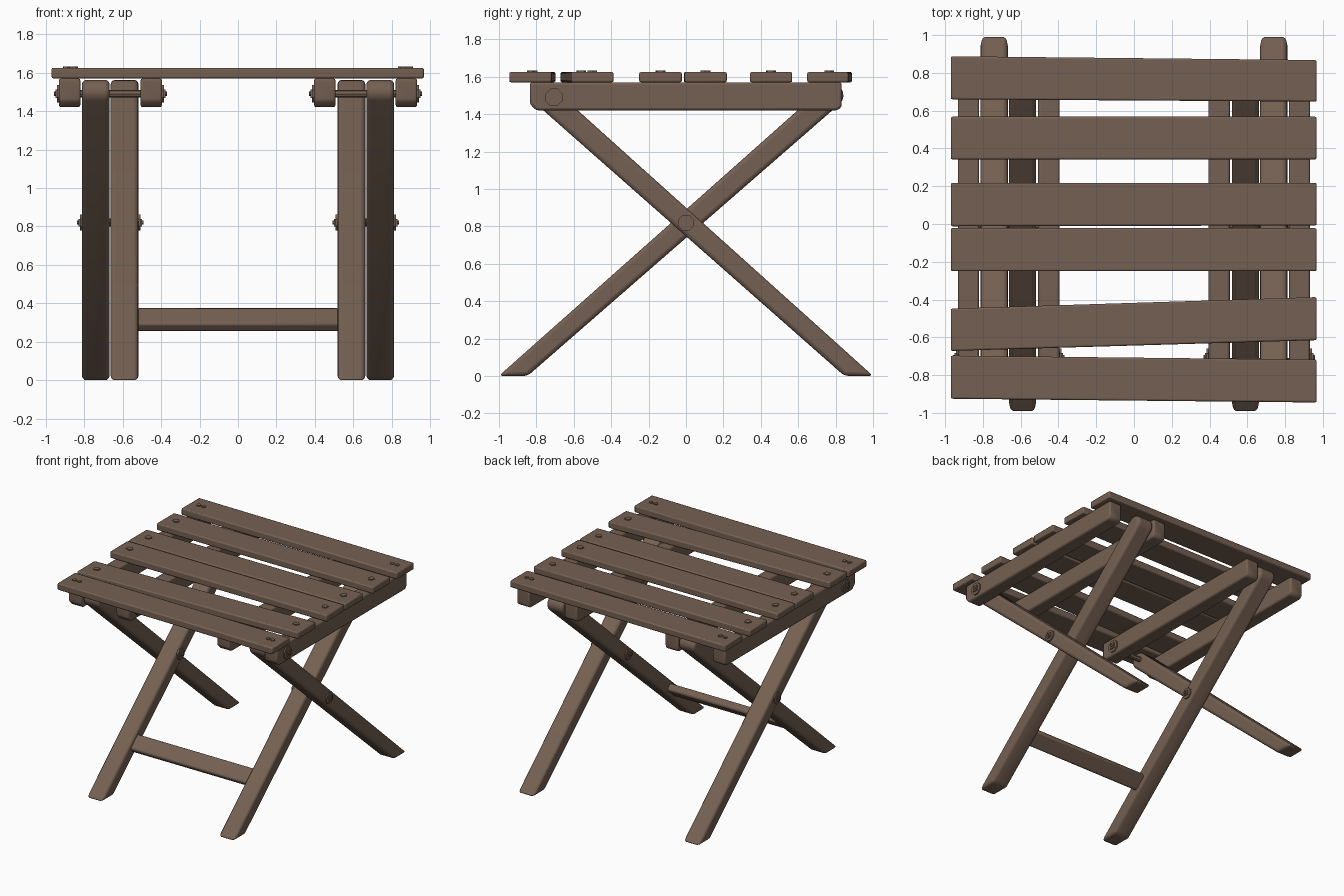
import bpy, bmesh, math
from mathutils import Vector

if "Cube" in bpy.data.objects:
    bpy.data.objects.remove(bpy.data.objects["Cube"])

wood = bpy.data.materials.new("brown wood")
wood.diffuse_color = (0.178, 0.118, 0.085, 1)
wood.use_nodes = True
wood.node_tree.nodes["Principled BSDF"].inputs["Base Color"].default_value = wood.diffuse_color


def prism(name, pts, lo, hi, axis, bevel=0.0, segments=2):
    """Extrude a 2D outline: axis 'x' takes (y, z) points, axis 'z' takes (x, y)."""
    place = (lambda p, t: (t, p[0], p[1])) if axis == 'x' else (lambda p, t: (p[0], p[1], t))
    bm = bmesh.new()
    a = [bm.verts.new(place(p, lo)) for p in pts]
    b = [bm.verts.new(place(p, hi)) for p in pts]
    bm.faces.new(a[::-1])
    bm.faces.new(b)
    n = len(pts)
    for i in range(n):
        bm.faces.new((a[i], a[(i + 1) % n], b[(i + 1) % n], b[i]))
    bmesh.ops.recalc_face_normals(bm, faces=bm.faces)
    me = bpy.data.meshes.new(name)
    bm.to_mesh(me)
    bm.free()
    ob = bpy.data.objects.new(name, me)
    bpy.context.collection.objects.link(ob)
    me.materials.append(wood)
    if bevel:
        m = ob.modifiers.new("worn edges", 'BEVEL')
        m.width, m.segments = bevel, segments
        m.limit_method, m.angle_limit = 'ANGLE', math.radians(40)
        bpy.ops.object.select_all(action='DESELECT')
        ob.select_set(True)
        bpy.context.view_layer.objects.active = ob
        bpy.ops.object.shade_smooth_by_angle(angle=math.radians(50))
    return ob


def ngon(cy, cz, r, n, turn=0.0):
    return [(cy + r * math.cos(turn + 2 * math.pi * i / n),
             cz + r * math.sin(turn + 2 * math.pi * i / n)) for i in range(n)]


def leg_outline(foot, top, h0, h1):
    """Tapered leg: foot cut flat on the ground, top rounded off."""
    f, t = Vector((foot, 0)), Vector(top)
    d = (t - f).normalized()
    side = Vector((-d.y, d.x))
    w = h0 / abs(d.y)
    s = 1 if side.x > 0 else -1
    pts = [(foot - s * w, 0), (foot + s * w, 0)]
    for i in range(9):
        a = math.pi * i / 8
        p = t + side * (h1 * math.cos(a)) + d * (h1 * math.sin(a))
        pts.append((p.x, p.y))
    return pts


outer = leg_outline(0.924, (-0.76, 1.50), 0.051, 0.062)
inner = leg_outline(-0.924, (0.78, 1.50), 0.051, 0.062)
rail = [(-0.835, 1.57), (-0.835, 1.455), (-0.80, 1.42), (0.81, 1.42), (0.832, 1.44), (0.832, 1.57)]


def bolt(name, x, out, y, z, r):
    """Washer, square nut and pin, facing along out."""
    for part, depth, rad, n in (("washer", 0.010, r, 8), ("nut", 0.018, r * 0.62, 4), ("pin", 0.026, r * 0.25, 6)):
        lo, hi = sorted((x - out * 0.01, x + out * depth))
        prism(f"{name}_{part}", ngon(y, z, rad, n, math.radians(45 if n == 4 else 22.5)), lo, hi, 'x')


# Legs, rails and bolts on both sides
for s, side in ((1, "right"), (-1, "left")):
    def span(a, b):
        return sorted((s * a, s * b))
    prism(f"outer_leg_{side}", outer, *span(0.668, 0.812), 'x', 0.022, 3)
    prism(f"inner_leg_{side}", inner, *span(0.518, 0.662), 'x', 0.022, 3)
    prism(f"outer_rail_{side}", rail, *span(0.82, 0.932), 'x', 0.012)
    prism(f"inner_rail_{side}", rail, *span(0.395, 0.507), 'x', 0.012)
    bolt(f"rail_outer_bolt_{side}", s * 0.932, s, -0.706, 1.49, 0.05)
    bolt(f"rail_inner_bolt_{side}", s * 0.395, -s, -0.706, 1.49, 0.05)
    bolt(f"pivot_outer_bolt_{side}", s * 0.812, s, 0.0, 0.82, 0.045)
    bolt(f"pivot_inner_bolt_{side}", s * 0.518, -s, 0.0, 0.82, 0.045)
    # Rod inside each hinge
    prism(f"rail_rod_{side}", ngon(-0.73, 1.49, 0.02, 8), *span(0.40, 0.92), 'x')
    prism(f"pivot_rod_{side}", ngon(0, 0.82, 0.02, 8), *span(0.52, 0.81), 'x')

# Stretcher between the inner legs, tilted with them
c = Vector((-0.567, 0.315))
d = Vector((1.704, 1.5)).normalized()
q = Vector((-d.y, d.x))
board = [tuple(c + d * (0.065 * i) + q * (0.03 * j)) for i, j in ((-1, -1), (1, -1), (1, 1), (-1, 1))]
prism("stretcher", board, -0.53, 0.53, 'x', 0.015)

# Seat slats: y edges (low, high) at the left end, then at the right end
slats = [(0.66, 0.888, 0.648, 0.868), (0.342, 0.568, 0.342, 0.568),
         (-0.012, 0.218, -0.008, 0.218), (-0.25, -0.022, -0.25, -0.022),
         (-0.672, -0.448, -0.615, -0.387), (-0.925, -0.697, -0.945, -0.718)]
for i, (l0, l1, r0, r1) in enumerate(slats):
    prism(f"slat_{i + 1}", [(-0.97, l0), (0.967, r0), (0.967, r1), (-0.97, l1)],
          1.57, 1.625, 'z', 0.009)
    # Nail heads: a pair on the end slats, one elsewhere
    for s, y in ((-1, (l0 + l1) / 2), (1, (r0 + r1) / 2)):
        for k in ((0.85, 0.893) if i in (0, 5) else (0.872,)):
            r = 0.018 if i in (0, 5) else 0.027
            prism(f"nail_{i + 1}", ngon(s * k, y, r, 5, i * 0.7 + s), 1.615, 1.632, 'z')
